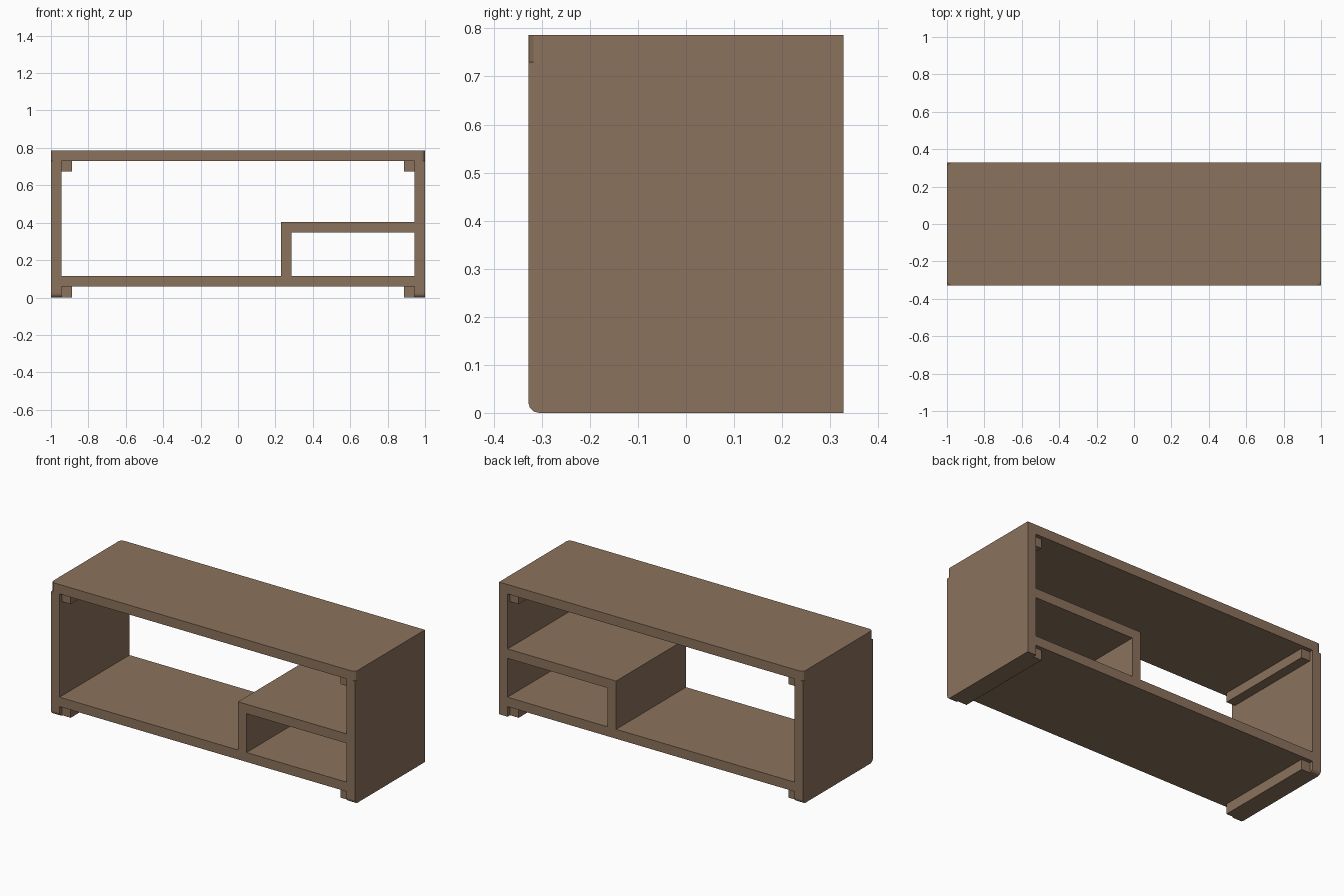
import bpy, bmesh

if "Cube" in bpy.data.objects:
    bpy.data.objects.remove(bpy.data.objects["Cube"])

# One wood colour
wood = bpy.data.materials.new("brown wood")
wood.diffuse_color = (0.26, 0.17, 0.107, 1)
wood.use_nodes = True
wood.node_tree.nodes["Principled BSDF"].inputs["Base Color"].default_value = wood.diffuse_color

HALF_DEPTH = 0.328
T = 0.056          # board thickness
R = 0.022          # corner rounding


def board(name, x, y, z, rounded=None):
    """Box from ranges; edges whose midpoint passes 'rounded' get a small round."""
    bm = bmesh.new()
    bmesh.ops.create_cube(bm, size=1)
    for v in bm.verts:
        v.co = [r[0] if c < 0 else r[1] for c, r in zip(v.co, (x, y, z))]
    if rounded:
        edges = [e for e in bm.edges
                 if rounded((e.verts[0].co + e.verts[1].co) / 2)]
        bmesh.ops.bevel(bm, geom=edges, offset=R, segments=3,
                        profile=0.5, affect='EDGES')
    mesh = bpy.data.meshes.new(name)
    bm.to_mesh(mesh)
    bm.free()
    mesh.materials.append(wood)
    ob = bpy.data.objects.new(name, mesh)
    bpy.context.collection.objects.link(ob)
    return ob


full = (-HALF_DEPTH, HALF_DEPTH)

# Top board: upright corner edges rounded, except the back right one
board("top_board", (-1, 1), full, (0.73, 0.786),
      lambda m: abs(m.x) > 0.99 and abs(m.y) > 0.32
      and not (m.x > 0 and m.y > 0))

# Bottom board between the sides
board("bottom_board", (-1 + T, 1 - T), full, (0.06, 0.116))

# Side panels and their support cleats
for side, s in (("left", -1), ("right", 1)):
    board(side + "_panel", sorted((s, s * (1 - T))), full, (0, 0.73),
          lambda m: m.z < 0.01 and abs(m.y) > 0.32
          and not (m.x > 0 and m.y > 0))
    for level, z in (("lower", (0, 0.06)), ("upper", (0.675, 0.73))):
        board(f"{side}_{level}_cleat", sorted((s * (1 - T), s * 0.887)),
              (-0.305, 0.305), z)

# Raised shelf and its divider
board("shelf", (0.23, 1 - T), full, (0.347, 0.403))
board("shelf_divider", (0.23, 0.286), full, (0.116, 0.347))
